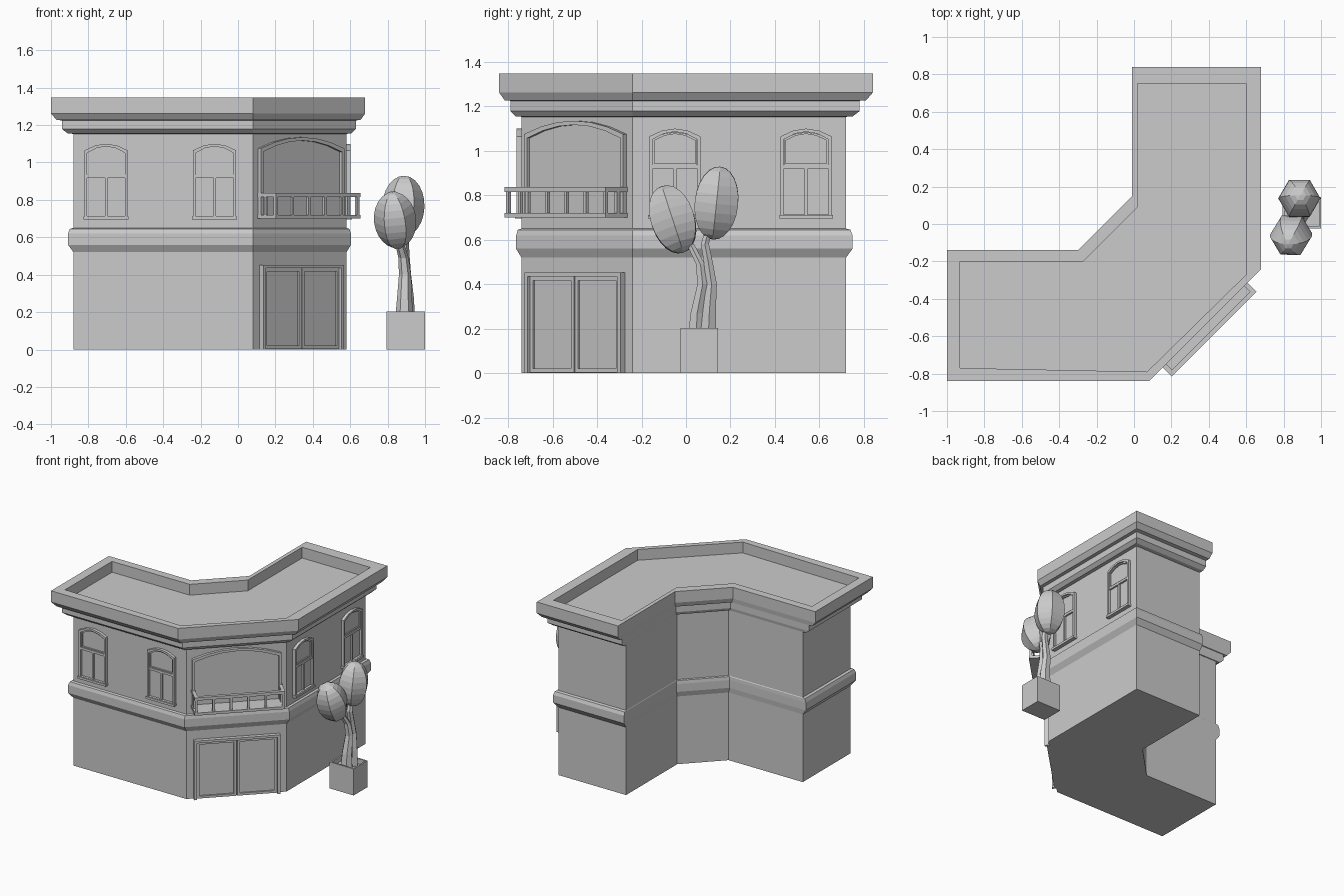
import bpy, bmesh, math
from mathutils import Matrix, Vector

if "Cube" in bpy.data.objects:
    bpy.data.objects.remove(bpy.data.objects["Cube"])


def finish(bm, name, matrix=None):
    bmesh.ops.recalc_face_normals(bm, faces=bm.faces)
    mesh = bpy.data.meshes.new(name)
    bm.to_mesh(mesh)
    bm.free()
    ob = bpy.data.objects.new(name, mesh)
    if matrix:
        ob.matrix_world = matrix
    bpy.context.collection.objects.link(ob)
    return ob


def loft(bm, rings, cap_start=True, cap_end=True, closed=False):
    loops = [[bm.verts.new(p) for p in ring] for ring in rings]
    pairs = list(zip(loops, loops[1:])) + ([(loops[-1], loops[0])] if closed else [])
    n = len(loops[0])
    for a, b in pairs:
        for i in range(n):
            j = (i + 1) % n
            bm.faces.new((a[i], a[j], b[j], b[i]))
    if cap_start and not closed:
        bm.faces.new(loops[0])
    if cap_end and not closed:
        bm.faces.new(loops[-1])


def wall_frame(x, y, angle):
    # local x runs along the wall, local -y points outward, z is up
    return Matrix.Translation((x, y, 0)) @ Matrix.Rotation(math.radians(angle), 4, 'Z')


def box(bm, u0, u1, d0, d1, z0, z1):
    # d is the distance out from the wall
    rect = [(u0, z0), (u1, z0), (u1, z1), (u0, z1)]
    loft(bm, [[(u, -d, z) for u, z in rect] for d in (d0, d1)])


def arch(w, z0, z1, rise, inset=0.0, steps=4):
    h = w / 2 - inset
    pts = [(-h, z0 + inset), (h, z0 + inset)]
    for i in range(steps + 1):
        t = 1 - 2 * i / steps
        pts.append((h * t, z1 - inset - rise * t * t))
    return pts


def ring(bm, outer, inner, d0, d1):
    loft(bm, [[(u, -d, z) for u, z in pts] for pts, d in
              ((outer, d0), (outer, d1), (inner, d1), (inner, d0))], closed=True)


def panel(bm, pts, d0, d1):
    loft(bm, [[(u, -d, z) for u, z in pts] for d in (d0, d1)])


# Building shell: wall footprint swept up to the wider roof footprint
wall = [(-.88, -.74), (.08, -.74), (.58, -.24), (.58, .72),
        (.005, .72), (.005, .10), (-.25, -.16), (-.88, -.16)]
roof = [(-1, -.84), (.08, -.84), (.68, -.24), (.68, .84),
        (-.01, .84), (-.01, .15), (-.30, -.14), (-1, -.14)]
recess = [(-.93, -.77), (.07, -.79), (.60, -.27), (.60, .75),
          (.02, .75), (.02, .09), (-.27, -.20), (-.93, -.20)]
profile = [(0, 0), (0, .52), (.24, .56), (.24, .62), (.16, .645), (0, .65), (0, 1.153),
           (.25, 1.155), (.5, 1.178), (.5, 1.225), (.75, 1.227), (1, 1.262), (1, 1.348)]
rings = [[(a + t * (c - a), b + t * (d - b), z) for (a, b), (c, d) in zip(wall, roof)]
         for t, z in profile]
rings += [[(x, y, z) for x, y in recess] for z in (1.348, 1.265)]
bm = bmesh.new()
loft(bm, rings)
finish(bm, "building_shell")


# Arched sash windows, two on each street wall
def window(name, matrix):
    bm = bmesh.new()
    w, z0, z1, rise = .23, .70, 1.10, .035
    ring(bm, arch(w, z0, z1, rise), arch(w, z0, z1, rise, .014), -.01, .022)
    panel(bm, arch(w, z0, z1, rise, .012), -.01, .004)
    ring(bm, arch(w - .03, .935, 1.084, .03), arch(w - .03, .935, 1.084, .03, .008), -.01, .012)
    box(bm, -.103, .103, -.01, .018, .918, .936)
    box(bm, -.007, .007, -.01, .016, .71, .92)
    box(bm, -.12, .12, -.01, .03, .695, .712)
    finish(bm, name, matrix)


for i, x in enumerate((-.705, -.125)):
    window(f"front_window_{i + 1}", wall_frame(x, -.74, 0))
for i, y in enumerate((-.05, .54)):
    window(f"side_window_{i + 1}", wall_frame(.58, y, 90))

corner = wall_frame(.33, -.49, 45)

# Large arched window on the cut corner
bm = bmesh.new()
args = (.63, .70, 1.135, .06)
ring(bm, arch(*args, steps=6), arch(*args, .018, steps=6), -.01, .022)
panel(bm, arch(*args, .016, steps=6), -.01, .004)
finish(bm, "corner_window", corner)

# Balcony: floor slab, handrail and balusters
bm = bmesh.new()
L, D = .32, .14
box(bm, -L, L, -.01, D, .70, .72)
for u in (-L, L - .025):
    box(bm, u, u + .025, -.01, D, .815, .837)
box(bm, -L + .025, L - .025, D - .025, D, .815, .837)
for i in range(6):
    u = -L + .0125 + i * (2 * L - .025) / 5
    box(bm, u - .008, u + .008, D - .021, D - .005, .715, .82)
for u in (-L + .0125, L - .0125):
    box(bm, u - .008, u + .008, .045, .061, .715, .82)
finish(bm, "balcony", corner)

# Double entrance door
bm = bmesh.new()
for u in (-.305, .285):
    box(bm, u, u + .02, -.01, .03, 0, .453)
box(bm, -.285, .285, -.01, .03, .435, .453)
for s in (-1, 1):
    c = s * .1425
    rect = lambda k: [(c - .1395 + k, .004 + k), (c + .1395 - k, .004 + k),
                      (c + .1395 - k, .435 - k), (c - .1395 + k, .435 - k)]
    ring(bm, rect(0), rect(.018), -.01, .016)
    panel(bm, rect(.016), -.01, .005)
finish(bm, "entrance_door", corner)

# Open planter
bm = bmesh.new()
sq = lambda k, z: [(.795 + k, -.025 + k, z), (1 - k, -.025 + k, z),
                   (1 - k, .145 - k, z), (.795 + k, .145 - k, z)]
loft(bm, [sq(0, 0), sq(0, .203), sq(.012, .203), sq(.012, .165)])
finish(bm, "planter")

# Two tapering six-sided trunks
trunks = [[(.89, .045, .16, 1), (.89, .05, .27, .8), (.893, .075, .40, .65),
           (.885, .065, .49, .55), (.86, .02, .58, .45)],
          [(.897, .10, .16, 1), (.90, .105, .28, .8), (.893, .115, .40, .65),
           (.89, .10, .50, .55), (.888, .085, .58, .5), (.887, .10, .64, .4)]]
for i, path in enumerate(trunks):
    bm = bmesh.new()
    loft(bm, [[(x + .05 * r * math.cos(a), y + .042 * r * math.sin(a), z)
               for a in (math.radians(60 * k) for k in range(6))] for x, y, z, r in path])
    finish(bm, f"trunk_{i + 1}")

# Six-sided egg-shaped foliage
for i, (c, tilt, half) in enumerate([((.84, -.06, .692), (18, -6), .158),
                                     ((.884, .137, .765), (-6, 2), .165)]):
    bm = bmesh.new()
    bmesh.ops.create_uvsphere(bm, u_segments=6, v_segments=12, radius=1)
    m = (Matrix.Translation(c) @ Matrix.Rotation(math.radians(tilt[0]), 4, 'X')
         @ Matrix.Rotation(math.radians(tilt[1]), 4, 'Y')
         @ Matrix.Diagonal(Vector((.113, .113, half, 1)))
         @ Matrix.Rotation(math.radians(30), 4, 'Z'))
    bmesh.ops.transform(bm, matrix=m, verts=bm.verts)
    finish(bm, f"foliage_{i + 1}")
